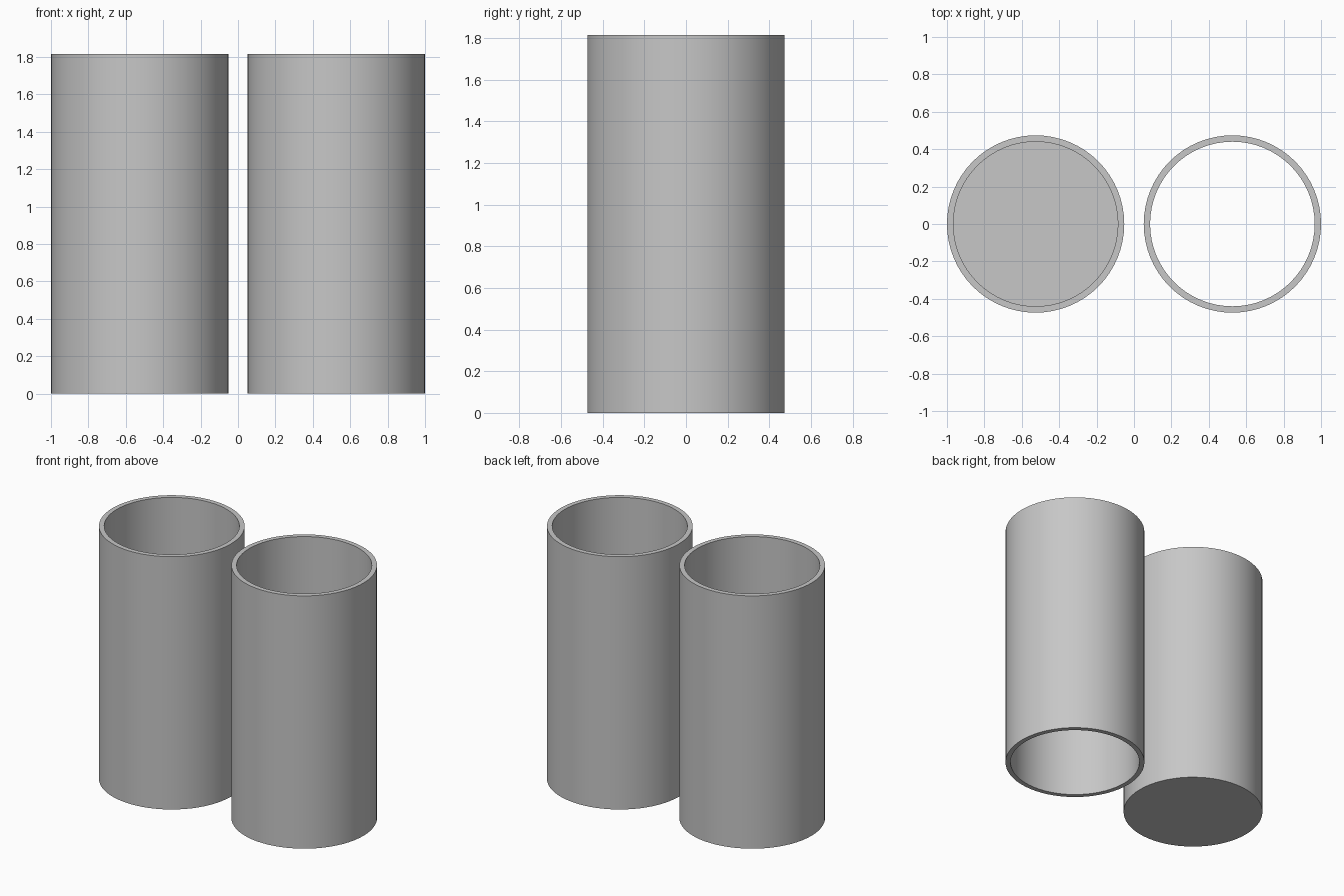
import bpy, bmesh, math

if "Cube" in bpy.data.objects:
    bpy.data.objects.remove(bpy.data.objects["Cube"])

R_OUT, R_IN = 0.474, 0.44     # outer and inner radius
HEIGHT, FLOOR = 1.815, 0.035  # overall height, cup floor thickness
SEGMENTS = 64

grey = bpy.data.materials.new("plain grey")
grey.diffuse_color = (0.57, 0.57, 0.57, 1)
grey.use_nodes = True
grey.node_tree.nodes["Principled BSDF"].inputs["Base Color"].default_value = grey.diffuse_color


def lathe(name, profile, closed, x):
    """Spin an (r, z) profile about the z axis and place it at x."""
    bm = bmesh.new()
    verts = [bm.verts.new((r, 0, z)) for r, z in profile]
    edges = [bm.edges.new(pair) for pair in zip(verts, verts[1:])]
    if closed:
        edges.append(bm.edges.new((verts[-1], verts[0])))
    bmesh.ops.spin(bm, geom=verts + edges, cent=(0, 0, 0), axis=(0, 0, 1),
                   angle=math.tau, steps=SEGMENTS)
    bmesh.ops.remove_doubles(bm, verts=bm.verts, dist=1e-4)
    bmesh.ops.recalc_face_normals(bm, faces=bm.faces)
    mesh = bpy.data.meshes.new(name)
    bm.to_mesh(mesh)
    bm.free()
    mesh.materials.append(grey)
    obj = bpy.data.objects.new(name, mesh)
    obj.location.x = x
    bpy.context.collection.objects.link(obj)
    bpy.ops.object.select_all(action='DESELECT')
    obj.select_set(True)
    bpy.context.view_layer.objects.active = obj
    bpy.ops.object.shade_smooth_by_angle(angle=math.radians(30))


# Cup with a closed floor
lathe("closed_cup", [(0, 0), (R_OUT, 0), (R_OUT, HEIGHT), (R_IN, HEIGHT),
                     (R_IN, FLOOR), (0, FLOOR)], False, -0.526)

# Tube open at both ends
lathe("open_tube", [(R_OUT, 0), (R_OUT, HEIGHT), (R_IN, HEIGHT), (R_IN, 0)],
      True, 0.526)
